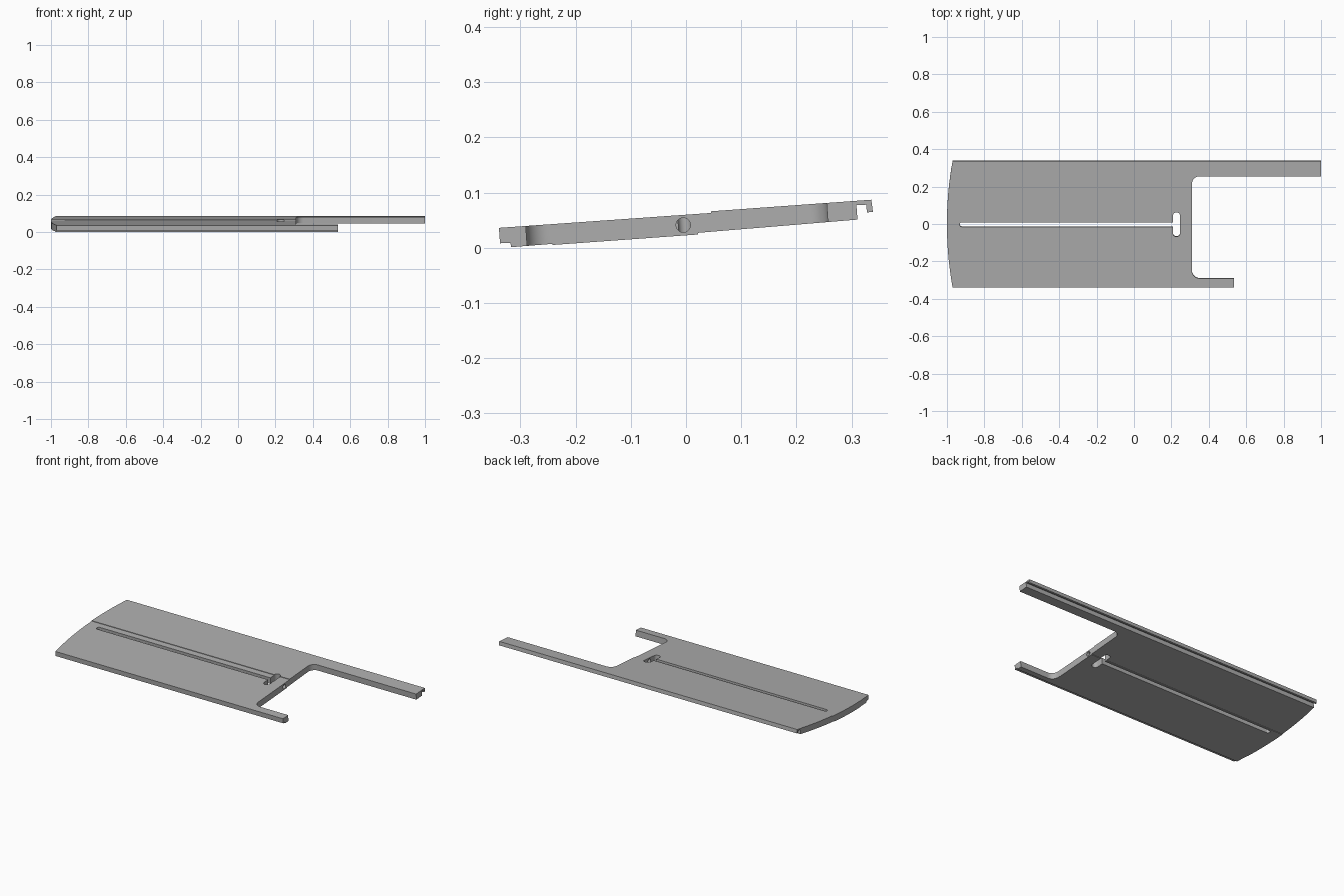
import bpy, bmesh, math
from mathutils import Matrix, Vector

if "Cube" in bpy.data.objects:
    bpy.data.objects.remove(bpy.data.objects["Cube"])

grey = bpy.data.materials.new("plain grey")
grey.use_nodes = True
grey.diffuse_color = (0.42, 0.42, 0.42, 1)
grey.node_tree.nodes["Principled BSDF"].inputs["Base Color"].default_value = (0.42, 0.42, 0.42, 1)

PIVOT = 0.043
TILT = Matrix.Translation((0, 0, PIVOT)) @ Matrix.Rotation(math.radians(4), 4, 'X')


def prism(name, points, direction, matrix=Matrix()):
    """Extrude a closed outline along a direction."""
    bm = bmesh.new()
    face = bm.faces.new([bm.verts.new(p) for p in points])
    ext = bmesh.ops.extrude_face_region(bm, geom=[face])
    moved = [g for g in ext["geom"] if isinstance(g, bmesh.types.BMVert)]
    bmesh.ops.translate(bm, verts=moved, vec=Vector(direction))
    bmesh.ops.recalc_face_normals(bm, faces=bm.faces)
    bm.transform(matrix)
    mesh = bpy.data.meshes.new(name)
    bm.to_mesh(mesh)
    bm.free()
    mesh.materials.append(grey)
    obj = bpy.data.objects.new(name, mesh)
    bpy.context.collection.objects.link(obj)
    return obj


def plan(name, outline):
    """Tilted vertical prism from an outline in plan."""
    return prism(name, [(x, y, -0.2) for x, y in outline], (0, 0, 0.4), TILT)


def arc(cx, cy, r, start, end, n=10):
    angles = [math.radians(start + (end - start) * i / n) for i in range(n + 1)]
    return [(cx + r * math.cos(a), cy + r * math.sin(a)) for a in angles]


def combine(target, cutter, operation):
    mod = target.modifiers.new(operation, 'BOOLEAN')
    mod.operation = operation
    mod.solver = 'EXACT'
    mod.object = cutter
    bpy.context.view_layer.objects.active = target
    bpy.ops.object.modifier_apply(modifier=mod.name)
    bpy.data.objects.remove(cutter)


# Panel cross-section with stepped faces and interlocking edge lips
section = [(-0.339, 0.036), (0.045, 0.063), (0.045, 0.066), (0.336, 0.087),
           (0.339, 0.065), (0.328, 0.064), (0.327, 0.078), (0.309, 0.077),
           (0.311, 0.051), (0.022, 0.027), (0.022, 0.024), (-0.242, 0.005),
           (-0.242, 0.007), (-0.317, 0.001), (-0.318, 0.009), (-0.337, 0.008)]
panel = prism("slotted_panel", [(-1.1, y, z) for y, z in section], (2.1, 0, 0))

# Plan outline: bowed end, rounded notch, long and short arms
r = 0.04
bow = arc(0.92, 0, 1.92, 168, 192, 32)
notch = (arc(0.31 + r, -0.29 + r, r, 270, 180)
         + arc(0.31 + r, 0.257 - r, r, 180, 90))
outline = bow + [(0.535, -0.4), (0.535, -0.29)] + notch + [(1.05, 0.257), (1.05, 0.4)]
combine(panel, plan("outline_tool", outline), 'INTERSECT')

# Long slot with a rounded cross slot at its end
w = 0.012
slot = arc(-0.92, -0.002, w, 90, 270) + [(0.22, -0.002 - w), (0.22, -0.002 + w)]
combine(panel, plan("slot_tool", slot), 'DIFFERENCE')
h = 0.019
cross = arc(0.227, 0.045, h, 0, 180) + arc(0.227, -0.048, h, 180, 360)
combine(panel, plan("cross_slot_tool", cross), 'DIFFERENCE')

# Bore from the notch wall into the cross slot
ring = arc(-0.005, 0.041, 0.013, 0, 360, 24)[:-1]
bore = prism("bore_tool", [(0.225, y, z) for y, z in ring], (0.12, 0, 0))
combine(panel, bore, 'DIFFERENCE')

# Smooth curved walls, keep edges sharp
bpy.ops.object.select_all(action='DESELECT')
panel.select_set(True)
bpy.context.view_layer.objects.active = panel
bpy.ops.object.shade_smooth_by_angle(angle=math.radians(30))
